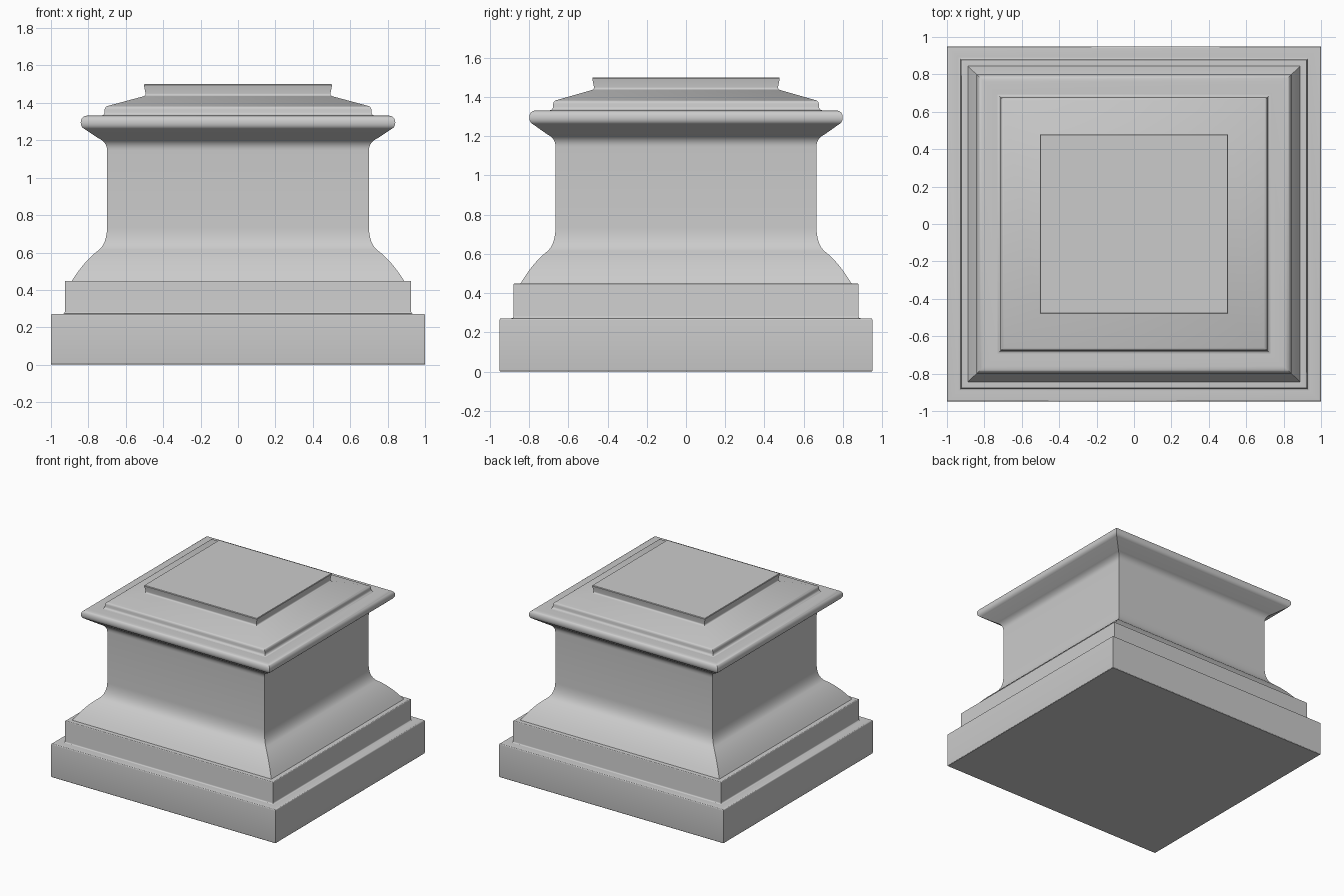
import bpy, bmesh, math

if "Cube" in bpy.data.objects:
    bpy.data.objects.remove(bpy.data.objects["Cube"])

DEPTH = 0.95  # depth of every ring relative to its width


def curve(a, b, c, n=8):
    """Quadratic curve from a to c, pulled towards b."""
    return [tuple((1-t)**2*p + 2*t*(1-t)*q + t*t*r for p, q, r in zip(a, b, c))
            for t in (i / n for i in range(n + 1))]


def moulding(name, profile, close_bottom=False, close_top=False):
    """Sweep a (half width, height) profile round a mitred rectangle."""
    bm = bmesh.new()
    rings = [[bm.verts.new((sx * w, sy * w * DEPTH, z))
              for sx, sy in ((-1, -1), (1, -1), (1, 1), (-1, 1))]
             for w, z in profile]
    for lo, hi in zip(rings, rings[1:]):
        for i in range(4):
            j = (i + 1) % 4
            bm.faces.new((lo[i], lo[j], hi[j], hi[i]))
    if close_bottom:
        bm.faces.new(rings[0][::-1])
    if close_top:
        bm.faces.new(rings[-1])
    mesh = bpy.data.meshes.new(name)
    bm.to_mesh(mesh)
    bm.free()
    obj = bpy.data.objects.new(name, mesh)
    bpy.context.collection.objects.link(obj)
    bpy.ops.object.select_all(action='DESELECT')
    obj.select_set(True)
    bpy.context.view_layer.objects.active = obj
    bpy.ops.object.shade_smooth_by_angle(angle=math.radians(30))
    return obj


# Square plinth with softened edges, ending in a ledge
moulding("plinth",
         [(0.992, 0)] + curve((0.993, 0), (1, 0), (1, 0.007), 3)
         + curve((1, 0.262), (1, 0.272), (0.99, 0.272), 4)
         + [(0.937, 0.272)], close_bottom=True)

# Second step with a small cove at its foot
moulding("step",
         curve((0.937, 0.272), (0.926, 0.272), (0.926, 0.283), 4)
         + curve((0.926, 0.44), (0.926, 0.449), (0.917, 0.449), 4)
         + [(0.888, 0.449)])

# Shaft: swelling foot, hollow, straight wall, hollow under the cap
moulding("shaft",
         curve((0.888, 0.449), (0.82, 0.558), (0.742, 0.615))
         + curve((0.742, 0.615), (0.703, 0.65), (0.70, 0.73))[1:]
         + curve((0.70, 1.145), (0.70, 1.19), (0.745, 1.21))
         + [(0.82, 1.26)])

# Rounded projecting rim
moulding("rim",
         curve((0.82, 1.26), (0.841, 1.27), (0.841, 1.295), 6)
         + curve((0.841, 1.295), (0.841, 1.332), (0.80, 1.332), 6)[1:]
         + [(0.73, 1.332)])

# Sloping cap and raised top block
moulding("cap",
         curve((0.73, 1.332), (0.715, 1.335), (0.713, 1.35), 4)
         + curve((0.713, 1.365), (0.711, 1.38), (0.695, 1.384), 4)
         + curve((0.51, 1.434), (0.492, 1.438), (0.494, 1.45), 4)
         + [(0.503, 1.495), (0.500, 1.5)], close_top=True)
